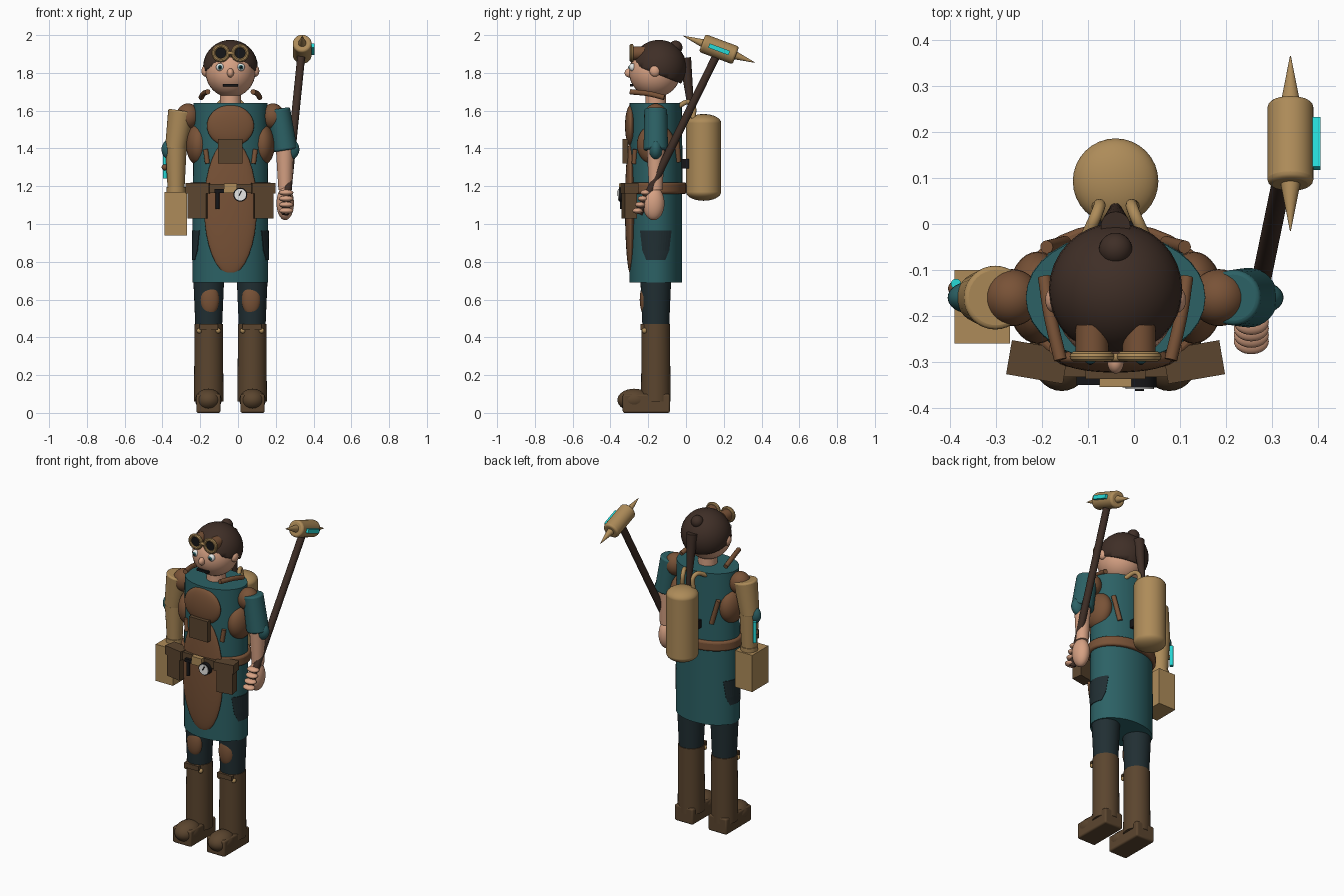
import bpy, bmesh, math
from mathutils import Vector

cube = bpy.data.objects.get("Cube")
if cube:
    bpy.data.objects.remove(cube, do_unlink=True)


def colour(name, r, g, b):
    m = bpy.data.materials.new(name)
    m.use_nodes = True
    m.diffuse_color = (r, g, b, 1)
    m.node_tree.nodes["Principled BSDF"].inputs["Base Color"].default_value = (r, g, b, 1)
    return m


GOLD = colour("brass", .42, .26, .1)
BROWN = colour("brown leather", .19, .085, .038)
DARK = colour("dark leather", .105, .06, .028)
HAIR = colour("dark hair", .05, .028, .02)
TEAL = colour("teal cloth", .025, .12, .13)
SKIN = colour("skin", .68, .36, .23)
COAL = colour("charcoal cloth", .015, .028, .033)
CYAN = colour("cyan glow", .02, .7, .68)
WHITE = colour("white", .8, .8, .78)
BLACK = colour("black", .008, .008, .009)
CX, CY = -.04, -.16        # body axis
SIDES = ((-1, "right"), (1, "left"))


def finish(name, mat):
    o = bpy.context.object
    o.name = name
    o.data.materials.append(mat)
    bpy.ops.object.shade_smooth_by_angle(angle=math.radians(35))
    return o


def ball(name, mat, loc, rad, rot=(0, 0, 0)):
    bpy.ops.mesh.primitive_uv_sphere_add(segments=32, ring_count=16, location=loc, rotation=rot)
    bpy.context.object.scale = rad
    return finish(name, mat)


def rod(name, mat, a, b, r1, r2=None, flat=1, bevel=0):
    a, b = Vector(a), Vector(b)
    d = b - a
    bpy.ops.mesh.primitive_cone_add(vertices=32, radius1=r1, radius2=r1 if r2 is None else r2,
                                    depth=d.length, location=(a + b) / 2,
                                    rotation=d.to_track_quat('Z', 'Y').to_euler())
    o = bpy.context.object
    o.scale.y = flat
    return soften(finish(name, mat), bevel)


def box(name, mat, loc, size, rot=(0, 0, 0), bevel=0):
    bpy.ops.mesh.primitive_cube_add(size=1, location=loc, rotation=rot)
    bpy.context.object.scale = size
    bpy.ops.object.transform_apply(location=False, rotation=False)
    return soften(finish(name, mat), bevel)


def soften(o, width):
    if width:
        m = o.modifiers.new("bevel", 'BEVEL')
        m.width, m.segments = width, 3
    return o


def pipe(name, mat, points, r):
    c = bpy.data.curves.new(name, 'CURVE')
    c.dimensions, c.bevel_depth, c.use_fill_caps = '3D', r, True
    s = c.splines.new('BEZIER')
    s.bezier_points.add(len(points) - 1)
    for bp, p in zip(s.bezier_points, points):
        bp.co = p
        bp.handle_left_type = bp.handle_right_type = 'AUTO'
    o = bpy.data.objects.new(name, c)
    c.materials.append(mat)
    bpy.context.collection.objects.link(o)


def side_patch(name, mat, s, z0, z1, n=12):
    # curved pocket lying on the skirt, narrower at the bottom
    bm = bmesh.new()
    rows = []
    for z, half in ((z0, .36), (z0 + .05, .52), (z1, .62)):
        angles = [half * (2 * i / n - 1) for i in range(n + 1)]
        rows.append([bm.verts.new((CX + s * .203 * math.cos(t), CY + .144 * math.sin(t), z))
                     for t in angles])
    for lo, hi in zip(rows, rows[1:]):
        for i in range(n):
            q = (lo[i], lo[i + 1], hi[i + 1], hi[i])
            bm.faces.new(q if s > 0 else q[::-1])
    me = bpy.data.meshes.new(name)
    bm.to_mesh(me)
    bm.free()
    me.materials.append(mat)
    o = bpy.data.objects.new(name, me)
    bpy.context.collection.objects.link(o)
    o.modifiers.new("thickness", 'SOLIDIFY').thickness = .006


# Tunic, skirt and belt
rod("tunic", TEAL, (CX, CY, 1.17), (CX, CY, 1.64), .2, .195, .71)
rod("skirt", TEAL, (CX, CY, .69), (CX, CY, 1.2), .2, .2, .7)
rod("belt", BROWN, (CX, CY, 1.16), (CX, CY, 1.22), .217, .217, .75, .012)

# Apron with chest pocket
ball("apron_skirt", BROWN, (CX, -.293, 1.09), (.14, .03, .357))
ball("apron_bib", BROWN, (CX, -.293, 1.52), (.125, .03, .11))
box("bib_pocket", DARK, (CX, -.322, 1.385), (.13, .03, .13))

# Head and face
rod("neck", SKIN, (CX, CY, 1.6), (CX, CY, 1.72), .055)
ball("head", SKIN, (CX, -.165, 1.805), (.132, .137, .135))
hair = ball("hair", HAIR, (CX, -.143, 1.83), (.145, .145, .145))
bpy.ops.object.transform_apply(location=True, rotation=False, scale=True)
bm = bmesh.new()
bm.from_mesh(hair.data)
cut = bmesh.ops.bisect_plane(bm, geom=bm.verts[:] + bm.edges[:] + bm.faces[:],
                             plane_co=(CX, -.143, 1.79), plane_no=(0, -.4, -1), clear_outer=True)
bmesh.ops.contextual_create(bm, geom=[e for e in cut["geom_cut"] if isinstance(e, bmesh.types.BMEdge)])
bm.to_mesh(hair.data)
bm.free()
ball("hair_bun", HAIR, (CX, -.055, 1.935), (.036, .036, .036))
rod("ponytail", HAIR, (CX, .035, 1.54), (CX, -.005, 1.88), .012, .032)
ball("nose", SKIN, (CX, -.3, 1.8), (.018, .025, .024))
box("mouth", BLACK, (CX, -.288, 1.735), (.08, .015, .014))
for s, side in SIDES:
    x = CX + s * .055
    ball(side + "_ear", SKIN, (CX + s * .133, -.165, 1.81), (.02, .028, .03))
    ball(side + "_eye", WHITE, (x, -.283, 1.83), (.021, .018, .021))
    ball(side + "_iris", TEAL, (x, -.296, 1.83), (.012, .008, .012))
    ball(side + "_pupil", BLACK, (x, -.302, 1.83), (.006, .004, .006))
    # Goggles
    x = CX + s * .051
    bpy.ops.mesh.primitive_torus_add(location=(x, -.288, 1.905), rotation=(math.pi / 2, 0, 0),
                                     major_radius=.038, minor_radius=.011,
                                     major_segments=32, minor_segments=10)
    finish(side + "_goggle_rim", GOLD)
    rod(side + "_goggle_cup", BROWN, (x, -.285, 1.905), (x, -.22, 1.905), .036)
    rod(side + "_goggle_lens", BLACK, (x, -.291, 1.905), (x, -.282, 1.905), .032)
rod("goggle_bridge", GOLD, (CX - .02, -.29, 1.905), (CX + .02, -.29, 1.905), .009)

# Harness, pouches, legs and boots on both sides
for s, side in SIDES:
    def at(dx, y, z):
        return (CX + s * dx, y, z)
    ball(side + "_shoulder", BROWN, at(.225, CY, 1.57), (.062, .062, .068))
    ball(side + "_side_panel", BROWN, at(.17, CY, 1.42), (.065, .1, .11))
    ball(side + "_elbow", TEAL, at(.315, CY, 1.395), (.05, .035, .055))
    pipe(side + "_collar_strap", BROWN, [at(.155, -.115, 1.67), at(.142, -.2, 1.69), at(.12, -.295, 1.7)], .014)
    rod(side + "_front_strap", BROWN, at(.122, -.275, 1.32), at(.132, -.27, 1.395), .013)
    rod(side + "_back_strap", BROWN, at(.11, -.04, 1.33), at(.15, -.05, 1.48), .014)
    turn = (0, 0, s * .17)
    box(side + "_pouch", DARK, at(.172, -.3, 1.1), (.1, .065, .14), turn)
    box(side + "_pouch_flap", DARK, at(.17, -.3, 1.19), (.125, .075, .055), turn)
    side_patch(side + "_skirt_pocket", COAL, s, .81, .965)

    rod(side + "_trouser", COAL, at(.115, CY, .44), at(.115, CY, .72), .07, .082)
    ball(side + "_knee_patch", BROWN, at(.11, -.215, .6), (.05, .03, .085))
    rod(side + "_boot_shaft", DARK, at(.115, CY, .06), at(.115, CY, .47), .078, .075)
    box(side + "_boot_strap", DARK, at(.115, -.232, .455), (.1, .02, .03))
    for d in (-.05, .05):
        ball(side + "_boot_stud", GOLD, at(.115 + d, -.22, .435), (.014, .014, .014))
    ball(side + "_boot_toe", DARK, at(.117, -.275, .068), (.07, .088, .06))
    box(side + "_boot_foot", DARK, at(.117, -.21, .05), (.128, .25, .1), bevel=.01)

# Belt fittings
box("belt_front", DARK, (CX, -.315, 1.188), (.24, .035, .05))
box("buckle", GOLD, (CX, -.342, 1.19), (.07, .025, .05))
rod("gauge_rim", BLACK, (.012, -.355, 1.155), (.012, -.325, 1.155), .037)
rod("gauge_dial", WHITE, (.012, -.359, 1.155), (.012, -.352, 1.155), .031)
box("gauge_needle", BLACK, (.012, -.361, 1.163), (.006, .004, .03), (0, .5, 0))
rod("tool_handle", BLACK, (-.108, -.34, 1.08), (-.108, -.34, 1.18), .01)
box("tool_head", BLACK, (-.1, -.34, 1.175), (.05, .02, .02))

# Back tank with hoses
rod("tank", GOLD, (CX, .093, 1.17), (CX, .093, 1.535), .093)
for z in (1.17, 1.535):
    ball("tank_cap", GOLD, (CX, .093, z), (.093, .093, .047))
box("tank_bracket", BLACK, (CX, -.01, 1.32), (.1, .05, .05))
for s, side in SIDES:
    pipe(side + "_hose", GOLD, [(CX + s * .04, .04, 1.54), (CX + s * .04, .025, 1.64),
                                (CX + s * .075, -.05, 1.62)], .013)

# Brass right arm with gauntlet box
rod("brass_upper_arm", GOLD, (-.332, CY, 1.39), (-.3, CY, 1.6), .055, .07, bevel=.01)
rod("brass_forearm", GOLD, (-.328, CY, 1.19), (-.328, CY, 1.4), .045, .056)
rod("brass_cuff", GOLD, (-.328, CY, 1.16), (-.328, CY, 1.195), .05)
box("gauntlet_box", GOLD, (-.33, -.18, 1.055), (.12, .16, .23))
rod("arm_glow_tube", CYAN, (-.387, -.13, 1.24), (-.387, -.13, 1.37), .011)
ball("arm_glow_knob", BROWN, (-.388, -.14, 1.3), (.016, .016, .016))

# Left arm and hand
rod("sleeve", TEAL, (.25, CY, 1.39), (.215, CY, 1.61), .065, .06, bevel=.01)
rod("forearm", SKIN, (.25, CY, 1.18), (.248, CY, 1.41), .036, .048)
ball("hand", SKIN, (.25, -.172, 1.11), (.046, .058, .09))
for i in range(4):
    z = 1.07 + i * .032
    ball("finger", SKIN, (.255, -.255 + i * .014, z), (.038, .028, .016))

# Hammer: handle, head, spikes and glowing strip
rod("hammer_handle", HAIR, (.25, -.25, 1.055), (.338, .175, 1.92), .021)
centre = Vector((.34, .175, 1.925))
axis = Vector((0, .937, -.349))
rod("hammer_head", GOLD, centre - axis * .095, centre + axis * .095, .05, bevel=.012)
for d in (-1, 1):
    rod("hammer_spike", GOLD, centre + axis * d * .09, centre + axis * d * .203, .022, .001)
box("hammer_glow", CYAN, centre + Vector((.052, 0, 0)), (.026, .115, .024), (-.356, 0, 0))
